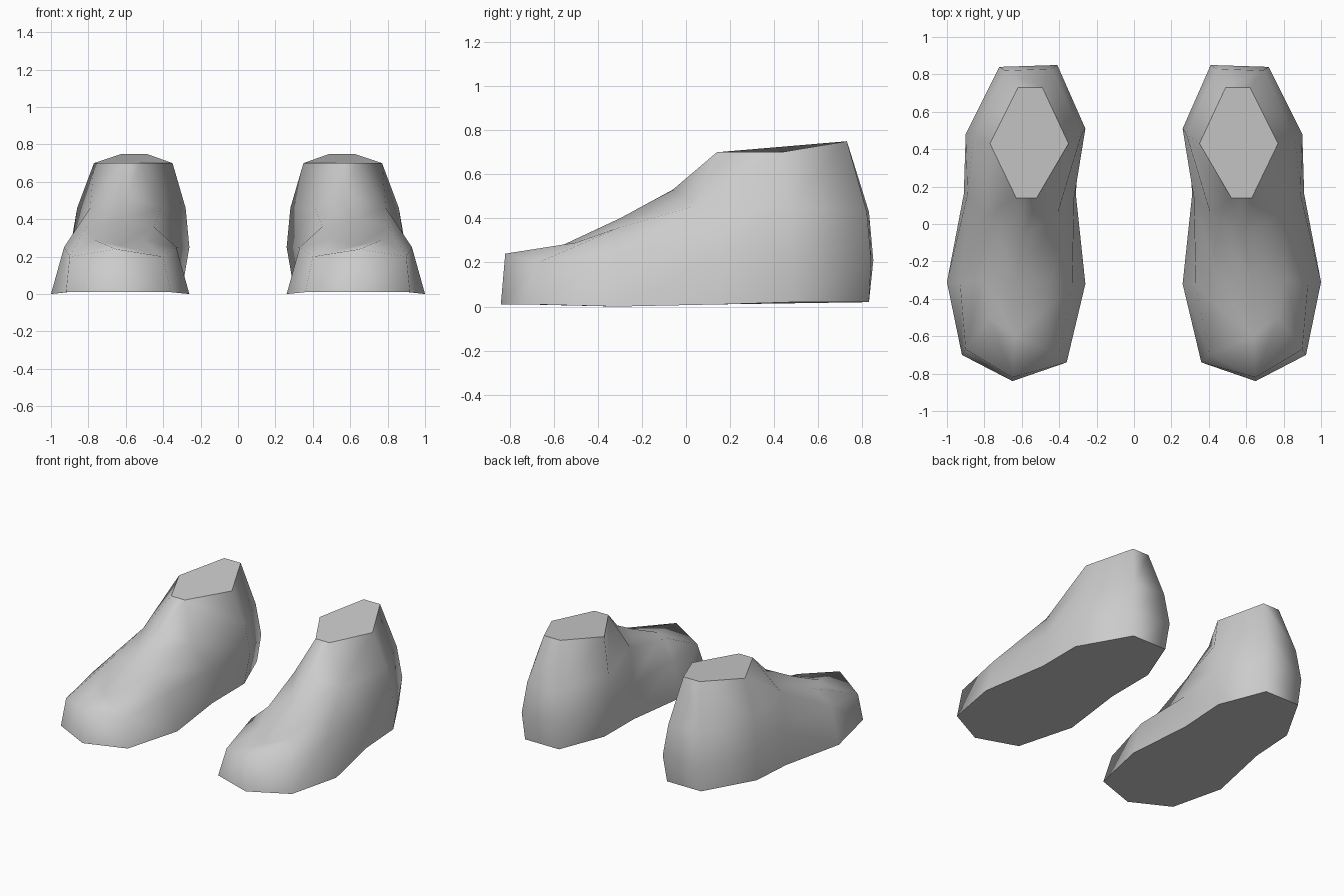
import bpy
import bmesh

# Remove the default cube only
default_cube = bpy.data.objects.get("Cube")
if default_cube:
    bpy.data.objects.remove(default_cube, do_unlink=True)

# Single plain material
grey = bpy.data.materials.new("plain_grey")
grey.use_nodes = True
grey_colour = (0.6, 0.6, 0.6, 1)
grey.diffuse_color = grey_colour
grey.node_tree.nodes["Principled BSDF"].inputs["Base Color"].default_value = grey_colour

# Outlines run from the toe tip, along the outer side, round the heel,
# and back along the inner side
SOLE = [(.65, -.84, .01), (.92, -.7, .01), (1, -.31, 0), (.91, .16, .01),
        (.9, .48, .02), (.7, .83, .02), (.43, .83, .02), (.3, .5, .02),
        (.31, .15, .01), (.26, -.32, 0), (.36, -.74, .01)]
LOWER = [(.65, -.82, .24), (.9, -.67, .2), (.93, -.32, .25), (.89, .16, .25),
         (.9, .48, .23), (.72, .84, .21), (.41, .85, .21), (.26, .51, .25),
         (.32, .14, .25), (.33, -.32, .25), (.4, -.7, .2)]
UPPER = [(.64, -.6, .26), (.77, -.5, .29), (.81, -.3, .36), (.79, .05, .46),
         (.86, .46, .46), (.69, .82, .43), (.44, .83, .43), (.28, .48, .46),
         (.41, .05, .46), (.45, -.3, .36), (.51, -.5, .29)]

# Ankle opening: front outer, side outer, back outer, then the inner side
ANKLE = [(.63, .14, .7), (.77, .43, .7), (.62, .73, .75),
         (.49, .73, .75), (.35, .43, .7), (.52, .14, .7)]

# Ridge along the instep
RIDGE = [(.63, -.3, .4), (.59, -.06, .53)]


def build_foot(name, side):
    """Make one foot; side is +1 for the left foot and -1 for the right."""
    bm = bmesh.new()

    def add_points(points):
        return [bm.verts.new((side * x, y, z)) for x, y, z in points]

    def add_strip(first, second, closed=False):
        count = len(first)
        for i in range(count if closed else count - 1):
            j = (i + 1) % count
            bm.faces.new((first[i], first[j], second[j], second[i]))

    sole, lower, upper, ankle, ridge = map(
        add_points, (SOLE, LOWER, UPPER, ANKLE, RIDGE))
    middle, top = ridge

    # Side walls
    add_strip(sole, lower, closed=True)
    add_strip(lower, upper, closed=True)

    # Ankle walls, open towards the instep
    add_strip(upper[3:9], ankle)

    # Instep, both halves of the ridge
    tip, outer_toe, outer_ball, outer_waist = upper[:4]
    inner_waist, inner_ball, inner_toe = upper[8:]
    for toe, ball, waist, front in (
            (outer_toe, outer_ball, outer_waist, ankle[0]),
            (inner_toe, inner_ball, inner_waist, ankle[-1])):
        bm.faces.new((tip, toe, ball, middle))
        bm.faces.new((middle, ball, waist, top))
        bm.faces.new((top, waist, front))
    bm.faces.new((top, ankle[0], ankle[-1]))

    for face in bm.faces:
        face.smooth = True

    # Flat sole and flat ankle cap
    for outline in (sole, ankle):
        bm.faces.new(outline).smooth = False

    bmesh.ops.recalc_face_normals(bm, faces=bm.faces[:])
    mesh = bpy.data.meshes.new(name)
    bm.to_mesh(mesh)
    bm.free()
    mesh.materials.append(grey)
    foot = bpy.data.objects.new(name, mesh)
    bpy.context.scene.collection.objects.link(foot)
    return foot


build_foot("left_foot", 1)
build_foot("right_foot", -1)
